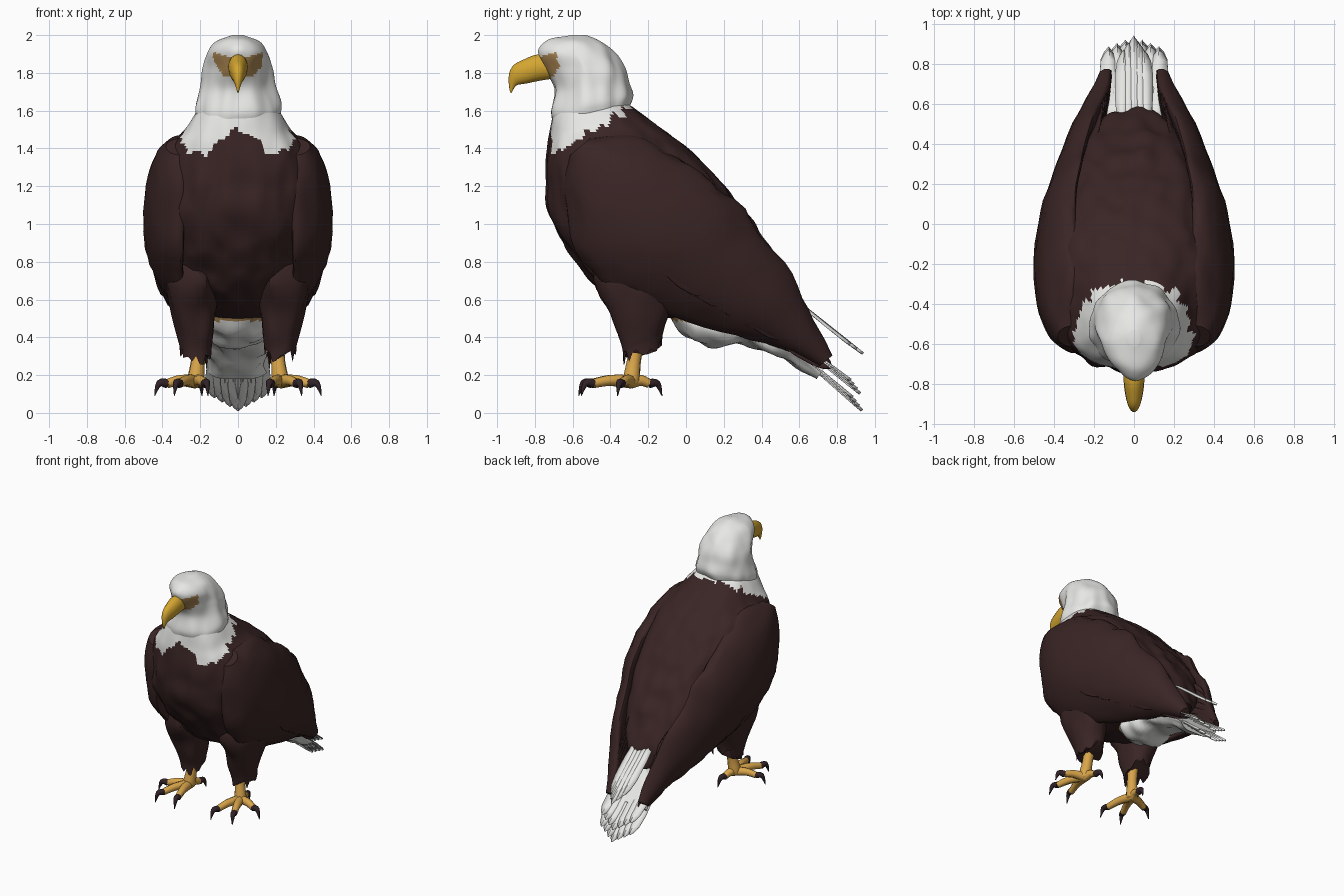
import bpy, bmesh, math, random
from mathutils import Vector, noise

random.seed(4)
if "Cube" in bpy.data.objects:
    bpy.data.objects.remove(bpy.data.objects["Cube"])


def material(name, rgb):
    m = bpy.data.materials.new(name)
    m.use_nodes = True
    m.diffuse_color = (*rgb, 1)
    bsdf = m.node_tree.nodes["Principled BSDF"]
    bsdf.inputs["Base Color"].default_value = (*rgb, 1)
    bsdf.inputs["Roughness"].default_value = 0.8
    return m


BROWN = material("dark brown feathers", (0.042, 0.018, 0.018))
WHITE = material("white feathers", (0.8, 0.8, 0.78))
BEAK = material("golden beak", (0.66, 0.38, 0.03))
SKIN = material("yellow foot skin", (0.7, 0.38, 0.07))
CLAW = material("dark claw", (0.03, 0.016, 0.02))
TAN = material("tan eye patch", (0.4, 0.235, 0.085))


def finish(name, bm, mats, angle=35):
    bmesh.ops.recalc_face_normals(bm, faces=bm.faces)
    me = bpy.data.meshes.new(name)
    bm.to_mesh(me)
    bm.free()
    ob = bpy.data.objects.new(name, me)
    bpy.context.collection.objects.link(ob)
    for m in mats:
        me.materials.append(m)
    bpy.ops.object.select_all(action='DESELECT')
    ob.select_set(True)
    bpy.context.view_layer.objects.active = ob
    bpy.ops.object.shade_smooth_by_angle(angle=math.radians(angle))
    return ob


def spline(rows, steps):
    """Catmull-Rom interpolation of section tuples."""
    out = []
    for i in range(len(rows) - 1):
        p = [rows[max(0, min(len(rows) - 1, i + k))] for k in (-1, 0, 1, 2)]
        for s in range(steps):
            t = s / steps
            out.append([0.5 * (2 * b + (c - a) * t + (2 * a - 5 * b + 4 * c - d) * t * t
                               + (3 * b - a - 3 * c + d) * t ** 3) for a, b, c, d in zip(*p)])
    return out + [list(rows[-1])]


def loft(name, rows, mats, side=1, segs=36, steps=4, power=0.9, rough=0.0,
         hem=0.0, curl=0.0, rule=None):
    """Skin rings given as (x, y, z, half width, half depth, tilt, optional front pinch)."""
    bm = bmesh.new()
    rings = []
    for r, (x, y, z, w, d, tilt, *pinch) in enumerate(spline(rows, steps)):
        t = math.radians(tilt)
        axis = Vector((0, math.cos(t), math.sin(t)))
        ring = []
        for k in range(segs):
            a = 2 * math.pi * k / segs
            c, s = math.cos(a), math.sin(a)
            across = math.copysign(abs(c) ** power, c) * w * (1 - sum(pinch) * max(0, -s))
            off = Vector((across - curl * s * s * d, 0, 0))
            off += axis * math.copysign(abs(s) ** power, s) * d
            p = Vector((x, y, z))
            q = p + off
            q = p + off * (1 + rough * noise.noise(Vector((q.x * 11, q.y * 11, q.z * 5))))
            if r == 0 and hem:      # ragged feather hem
                q.z += random.uniform(-hem, hem / 3)
            ring.append(bm.verts.new((q.x * side, q.y, q.z)))
        rings.append(ring)
    for a, b in zip(rings, rings[1:]):
        for k in range(segs):
            j = (k + 1) % segs
            bm.faces.new((a[k], a[j], b[j], b[k]))
    bm.faces.new(rings[0])
    bm.faces.new(rings[-1])
    if rule:
        for f in bm.faces:
            f.material_index = rule(f.calc_center_median())
    return finish(name, bm, mats)


def feather(name, start, end, width, across, mat, side=1):
    """Thin cambered vane with a pointed tip."""
    bm = bmesh.new()
    start, end, across = Vector(start), Vector(end), Vector(across).normalized()
    up = across.cross(end - start).normalized()
    rows = []
    for t, w in ((0, 0.6), (0.3, 0.9), (0.65, 1), (0.85, 0.8), (0.95, 0.45), (1, 0.06)):
        row = []
        for s in (-1, 0, 1):
            p = start.lerp(end, t) + across * s * w * width + up * 0.012 * (1 - abs(s))
            row.append(bm.verts.new((p.x * side, p.y, p.z)))
        rows.append(row)
    for a, b in zip(rows, rows[1:]):
        for k in range(2):
            bm.faces.new((a[k], a[k + 1], b[k + 1], b[k]))
    ob = finish(name, bm, [mat])
    ob.modifiers.new("thickness", 'SOLIDIFY').thickness = 0.006


def tubes(name, paths, mat, side):
    """Tapered round strands; each point is (x, y, z, radius)."""
    cu = bpy.data.curves.new(name, 'CURVE')
    cu.dimensions = '3D'
    cu.bevel_depth = 1
    cu.bevel_resolution = 2
    cu.use_fill_caps = True
    cu.materials.append(mat)
    for path in paths:
        sp = cu.splines.new('POLY')
        pts = spline(path, 4)
        sp.points.add(len(pts) - 1)
        for p, (x, y, z, r) in zip(sp.points, pts):
            p.co = (x * side, y, z, 1)
            p.radius = max(r, 0.002)
    ob = bpy.data.objects.new(name, cu)
    bpy.context.collection.objects.link(ob)


# White bib: low at the sides of the throat, raised in the middle and at the nape
def bib(c):
    edge = 1.385 + 0.62 * max(0, c.y + 0.67)
    if c.y < -0.5:
        edge += 0.12 * max(0, 1 - abs(c.x) / 0.17)
    edge += 0.06 * noise.noise(Vector((c.x * 22, c.y * 22, 0)))
    return int(c.z > edge)


# Tan patches around the eyes, tapering downwards and cut by the brow
def eye_patch(c):
    back = -0.65 - 0.6 * abs(c.z - 1.87)
    return int(c.y < back and 1.775 < c.z < 1.87 + 0.3 * abs(c.x) and 0.03 < abs(c.x) < 0.13)


# Body: level slices given as (z, front, back, half width)
slices = [(0.47, 0.10, 0.60, 0.12), (0.54, -0.25, 0.59, 0.22), (0.65, -0.44, 0.56, 0.31),
          (0.80, -0.58, 0.48, 0.41), (0.95, -0.68, 0.39, 0.45), (1.10, -0.73, 0.28, 0.455),
          (1.25, -0.735, 0.16, 0.435), (1.40, -0.73, 0.01, 0.375), (1.50, -0.72, -0.12, 0.285),
          (1.63, -0.695, -0.30, 0.2)]
loft("body", [(0, (f + b) / 2, z, w, (b - f) / 2, 0) for z, f, b, w in slices],
     [BROWN, WHITE], segs=120, steps=9, power=0.86, rough=0.05, rule=bib)

# Head and neck
loft("head", [(0, -0.50, 1.56, 0.215, 0.2, 15, 0), (0, -0.50, 1.63, 0.226, 0.22, 12, 0),
              (0, -0.50, 1.73, 0.20, 0.20, 5, 0.1), (0, -0.535, 1.82, 0.188, 0.215, 0, 0.33),
              (0, -0.575, 1.90, 0.168, 0.215, -5, 0.3), (0, -0.58, 1.965, 0.115, 0.15, -4, 0.2),
              (0, -0.57, 2.0, 0.03, 0.04, 0, 0)],
     [WHITE, TAN], segs=96, steps=8, power=1.0, rough=0.1, rule=eye_patch)

# Hooked beak
loft("beak", [(0, -0.70, 1.83, 0.05, 0.06, 90), (0, -0.78, 1.828, 0.052, 0.07, 92),
              (0, -0.85, 1.808, 0.044, 0.064, 97), (0, -0.902, 1.786, 0.031, 0.051, 110),
              (0, -0.92, 1.742, 0.017, 0.022, 150), (0, -0.927, 1.695, 0.003, 0.004, 175)],
     [BEAK], segs=16, power=1.0)

# Undertail coverts with a tan edge at the vent
loft("undertail", [(0, -0.07, 0.54, 0.11, 0.03, 50), (0, 0.03, 0.48, 0.14, 0.08, 70),
                   (0, 0.15, 0.44, 0.155, 0.095, 85), (0, 0.32, 0.43, 0.16, 0.07, 75),
                   (0, 0.55, 0.34, 0.175, 0.07, 60), (0, 0.72, 0.22, 0.16, 0.05, 55)],
     [WHITE, TAN], segs=32, steps=6, power=1.0, rough=0.3,
     rule=lambda c: int(c.y < 0.14 and c.z > 0.485))

# Tail: two layers in the lower fan and a thin upper fan
for layer in (0, 1):
    for i in range(-3, 4):
        x = abs(i) / 3
        feather("tail_feather", (i * 0.034, 0.50, 0.39 + 0.05 * layer),
                (i * 0.042, 0.93 - 0.05 * x - 0.01 * layer, 0.01 + 0.07 * x + 0.09 * layer),
                0.055, (1, 0, 0.12 * i / 3), WHITE)
for i in range(-2, 3):
    feather("upper_tail_feather", (i * 0.03, 0.52, 0.64),
            (i * 0.025, 0.935 - 0.035 * abs(i), 0.31 + 0.025 * abs(i)), 0.042, (1, 0, 0), WHITE)

wing = [(0.325, -0.56, 1.41, 0.055, 0.07, 40), (0.365, -0.47, 1.31, 0.085, 0.23, 42),
        (0.41, -0.31, 1.11, 0.085, 0.37, 42), (0.412, -0.10, 0.92, 0.08, 0.40, 41),
        (0.355, 0.13, 0.745, 0.075, 0.33, 39), (0.28, 0.37, 0.58, 0.07, 0.235, 39),
        (0.19, 0.58, 0.42, 0.06, 0.12, 39), (0.145, 0.74, 0.275, 0.032, 0.045, 39)]
thigh = [(0.222, -0.235, 0.35, 0.085, 0.11, 22), (0.225, -0.235, 0.42, 0.10, 0.13, 20),
         (0.235, -0.24, 0.55, 0.12, 0.17, 10), (0.24, -0.27, 0.70, 0.14, 0.21, 0),
         (0.23, -0.27, 0.85, 0.11, 0.18, 0)]
ankle = Vector((0.225, -0.29, 0.165))
toe_ends = [(0.175, -0.50), (0.31, -0.49), (0.375, -0.34), (0.205, -0.195)]

for side, label in ((1, "left"), (-1, "right")):
    # Folded wing with flight feathers along the trailing edge and tip
    loft(label + "_wing", wing, [BROWN], side, segs=40, rough=0.1, curl=0.28)
    for k in range(6):
        t = k / 5
        feather(label + "_flight_feather", (0.27 - 0.06 * t, 0.20 + 0.14 * t, 0.90 - 0.36 * t),
                (0.17 - 0.04 * t, 0.60 + 0.17 * t, 0.60 - 0.36 * t), 0.065,
                (-0.5, 0.6, 0.6), BROWN, side)
    for k in range(5):
        t = k / 4
        feather(label + "_covert_feather", (0.465 - 0.06 * t, -0.2 + 0.25 * t, 0.90 - 0.12 * t),
                (0.385 - 0.16 * t, 0.12 + 0.42 * t, 0.63 - 0.24 * t), 0.075,
                (-0.2, 0.6, 0.7), BROWN, side)

    # Feathered thigh with a ragged hem
    loft(label + "_thigh", thigh, [BROWN], side, segs=28, rough=0.15, hem=0.06)

    # Shank, toes and claws
    strands = [[(0.205, -0.25, 0.42, 0.042), (0.212, -0.275, 0.28, 0.038), (*ankle, 0.046),
                (0.225, -0.29, 0.14, 0.025)]]
    claws = []
    for x, y in toe_ends:
        end = Vector((x, y, 0.155))
        out = (end - ankle).normalized()
        mid = ankle.lerp(end, 0.55) + Vector((0, 0, 0.012))
        strands.append([(*ankle, 0.036), (*mid, 0.029), (*end, 0.024)])
        a, b = end + out * 0.045 + Vector((0, 0, 0.004)), end + out * 0.07
        claws.append([(*end, 0.025), (*a, 0.018), (b.x, b.y, 0.09, 0.002)])
    tubes(label + "_foot", strands, SKIN, side)
    tubes(label + "_claws", claws, CLAW, side)
